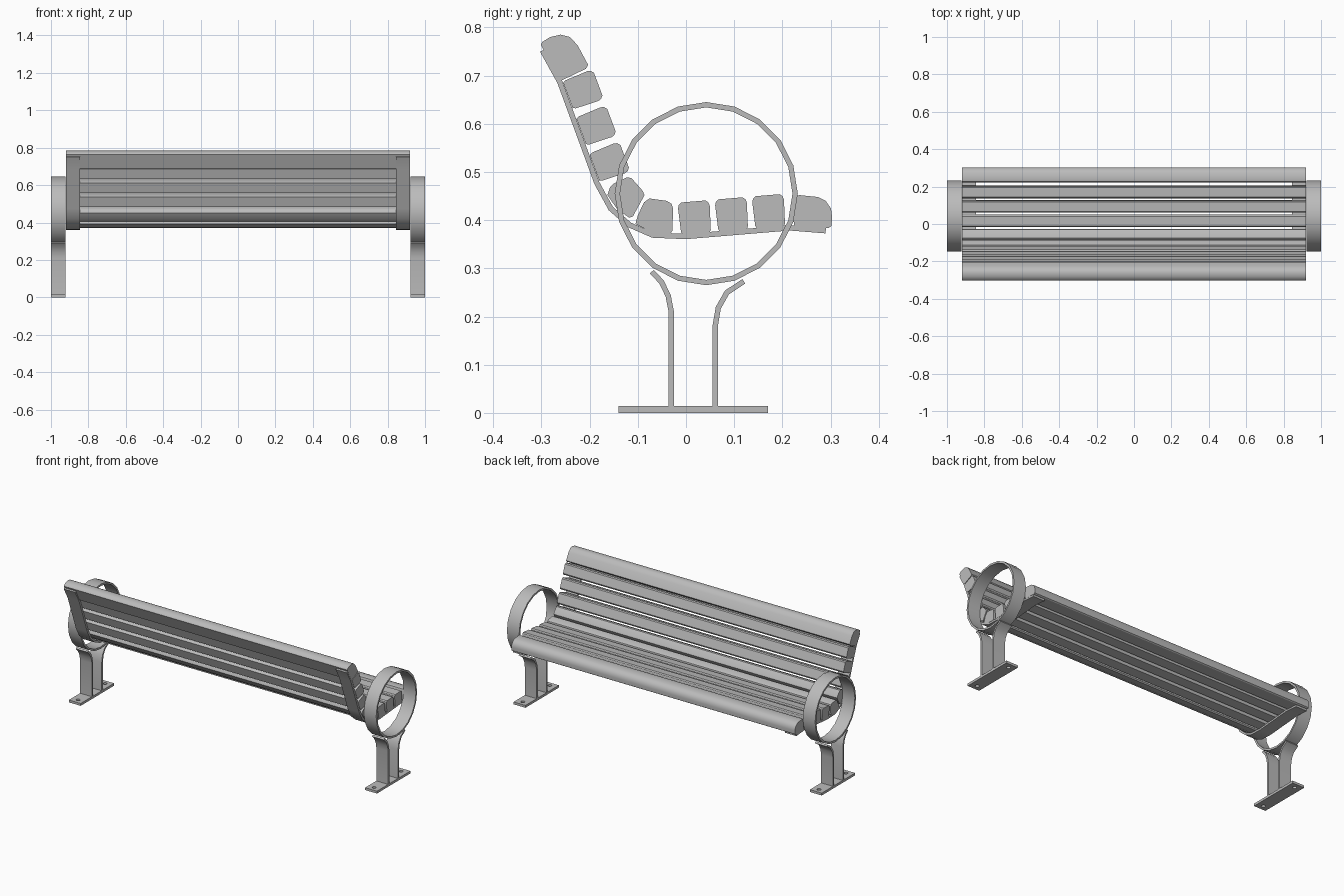
import bpy, bmesh, math
from mathutils import Vector

cube = bpy.data.objects.get("Cube")
if cube:
    bpy.data.objects.remove(cube, do_unlink=True)

grey = bpy.data.materials.new("painted grey")
grey.use_nodes = True
grey.diffuse_color = (0.5, 0.5, 0.5, 1)
grey.node_tree.nodes["Principled BSDF"].inputs["Base Color"].default_value = (0.5, 0.5, 0.5, 1)


def finish(name, bm):
    bmesh.ops.recalc_face_normals(bm, faces=bm.faces)
    mesh = bpy.data.meshes.new(name)
    bm.to_mesh(mesh)
    bm.free()
    mesh.materials.append(grey)
    ob = bpy.data.objects.new(name, mesh)
    bpy.context.collection.objects.link(ob)
    bpy.ops.object.select_all(action='DESELECT')
    ob.select_set(True)
    bpy.context.view_layer.objects.active = ob
    bpy.ops.object.shade_smooth_by_angle(angle=math.radians(32))
    return ob


def extrude(name, outline, x0, x1):
    """Solid from a (y, z) outline stretched between two x positions."""
    bm = bmesh.new()
    face = bm.faces.new([bm.verts.new((x0, y, z)) for y, z in outline])
    out = bmesh.ops.extrude_face_region(bm, geom=[face])
    moved = [g for g in out["geom"] if isinstance(g, bmesh.types.BMVert)]
    bmesh.ops.translate(bm, verts=moved, vec=(x1 - x0, 0, 0))
    return finish(name, bm)


def strip(path, thick):
    """Outline of a bent flat bar centred on a (y, z) path."""
    pts = [Vector(p) for p in path]
    left, right = [], []
    for i, p in enumerate(pts):
        a = (p - pts[i - 1]).normalized() if i else (pts[1] - p).normalized()
        b = (pts[i + 1] - p).normalized() if i < len(pts) - 1 else a
        t = (a + b).normalized()
        n = Vector((-t.y, t.x)) * (thick / 2 / max(t.dot(a), 0.5))
        left.append(p + n)
        right.append(p - n)
    return left + right[::-1]


def slat_outline(y, z, degrees):
    """Tapered slat section with eased upper corners, resting at (y, z)."""
    c, s = math.cos(math.radians(degrees)), math.sin(math.radians(degrees))
    half = [(0.028, 0), (0.031, 0.006), (0.033, 0.055), (0.031, 0.062), (0.025, 0.067)]
    section = half + [(-u, v) for u, v in reversed(half)]
    return [(y + u * c - v * s, z + u * s + v * c) for u, v in section]


SLAT_END = 0.92

# Repeated slats of seat and back
for i in range(3):
    extrude(f"seat_slat_{i + 2}", slat_outline(0.021 + 0.077 * i, 0.372 + 0.0065 * i, 4.8),
            -SLAT_END, SLAT_END)
    extrude(f"back_slat_{i + 2}", slat_outline(-0.19 - 0.0275 * i, 0.509 + 0.075 * i, -69.6),
            -SLAT_END, SLAT_END)

# Shaped slats at the bend and at the two rounded ends
shaped = {
    "seat_slat_rear": [(-0.105, 0.392), (-0.1, 0.41), (-0.087, 0.437), (-0.076, 0.445),
                       (-0.04, 0.44), (-0.03, 0.434), (-0.027, 0.425), (-0.028, 0.378),
                       (-0.033, 0.372), (-0.07, 0.375)],
    "back_slat_lowest": [(-0.163, 0.452), (-0.158, 0.468), (-0.15, 0.476), (-0.122, 0.489),
                         (-0.113, 0.487), (-0.09, 0.461), (-0.086, 0.452), (-0.11, 0.408),
                         (-0.118, 0.405), (-0.143, 0.423)],
    "front_edge_slat": [(0.224, 0.385), (0.296, 0.384), (0.302, 0.388), (0.303, 0.408),
                        (0.301, 0.424), (0.29, 0.44), (0.274, 0.448), (0.235, 0.452),
                        (0.226, 0.449), (0.222, 0.44)],
    "top_slat": [(-0.265, 0.69), (-0.258, 0.69), (-0.208, 0.714), (-0.203, 0.722),
                 (-0.225, 0.763), (-0.241, 0.78), (-0.26, 0.785), (-0.282, 0.78),
                 (-0.298, 0.77), (-0.301, 0.764), (-0.295, 0.752)],
}
for name, outline in shaped.items():
    extrude(name, outline, -SLAT_END, SLAT_END)

strap_path = [(-0.298, 0.752), (-0.262, 0.687), (-0.185, 0.477), (-0.156, 0.424),
              (-0.117, 0.39), (-0.069, 0.369), (0, 0.366), (0.215, 0.384), (0.29, 0.378)]
rear_leg = [(-0.0305, 0.013), (-0.0305, 0.21), (-0.037, 0.243), (-0.051, 0.272), (-0.071, 0.293)]
front_leg = [(0.0605, 0.013), (0.0605, 0.18), (0.067, 0.218), (0.085, 0.25), (0.12, 0.273)]


def ring(name, x0, x1):
    """Open hoop armrest."""
    n, rows = 20, []
    bm = bmesh.new()
    for x, r in ((x0, 0.19), (x1, 0.19), (x1, 0.179), (x0, 0.179)):
        rows.append([bm.verts.new((x, 0.042 + r * math.sin(math.tau * k / n),
                                   0.455 + r * math.cos(math.tau * k / n))) for k in range(n)])
    for j in range(4):
        a, b = rows[j], rows[(j + 1) % 4]
        for k in range(n):
            m = (k + 1) % n
            bm.faces.new((a[k], a[m], b[m], b[k]))
    return finish(name, bm)


def drill(ob, x, y):
    """Bolt hole straight down through a plate."""
    bpy.ops.mesh.primitive_cylinder_add(vertices=16, radius=0.011, depth=0.1, location=(x, y, 0))
    cutter = bpy.context.object
    mod = ob.modifiers.new("bolt hole", 'BOOLEAN')
    mod.operation, mod.object, mod.solver = 'DIFFERENCE', cutter, 'EXACT'
    bpy.context.view_layer.objects.active = ob
    bpy.ops.object.modifier_apply(modifier=mod.name)
    bpy.data.objects.remove(cutter, do_unlink=True)


# Metalwork at each end
for side, label in ((1, "left"), (-1, "right")):
    extrude(f"{label}_strap", strip(strap_path, 0.011), side * 0.845, side * 0.919)
    ring(f"{label}_armrest_ring", side * 0.921, side)
    extrude(f"{label}_rear_leg", strip(rear_leg, 0.011), side * 0.923, side)
    extrude(f"{label}_front_leg", strip(front_leg, 0.011), side * 0.923, side)
    plate = extrude(f"{label}_base_plate", [(-0.14, 0), (0.17, 0), (0.17, 0.014), (-0.14, 0.014)],
                    side * 0.923, side)
    for y in (-0.11, 0.14):
        drill(plate, side * 0.961, y)
